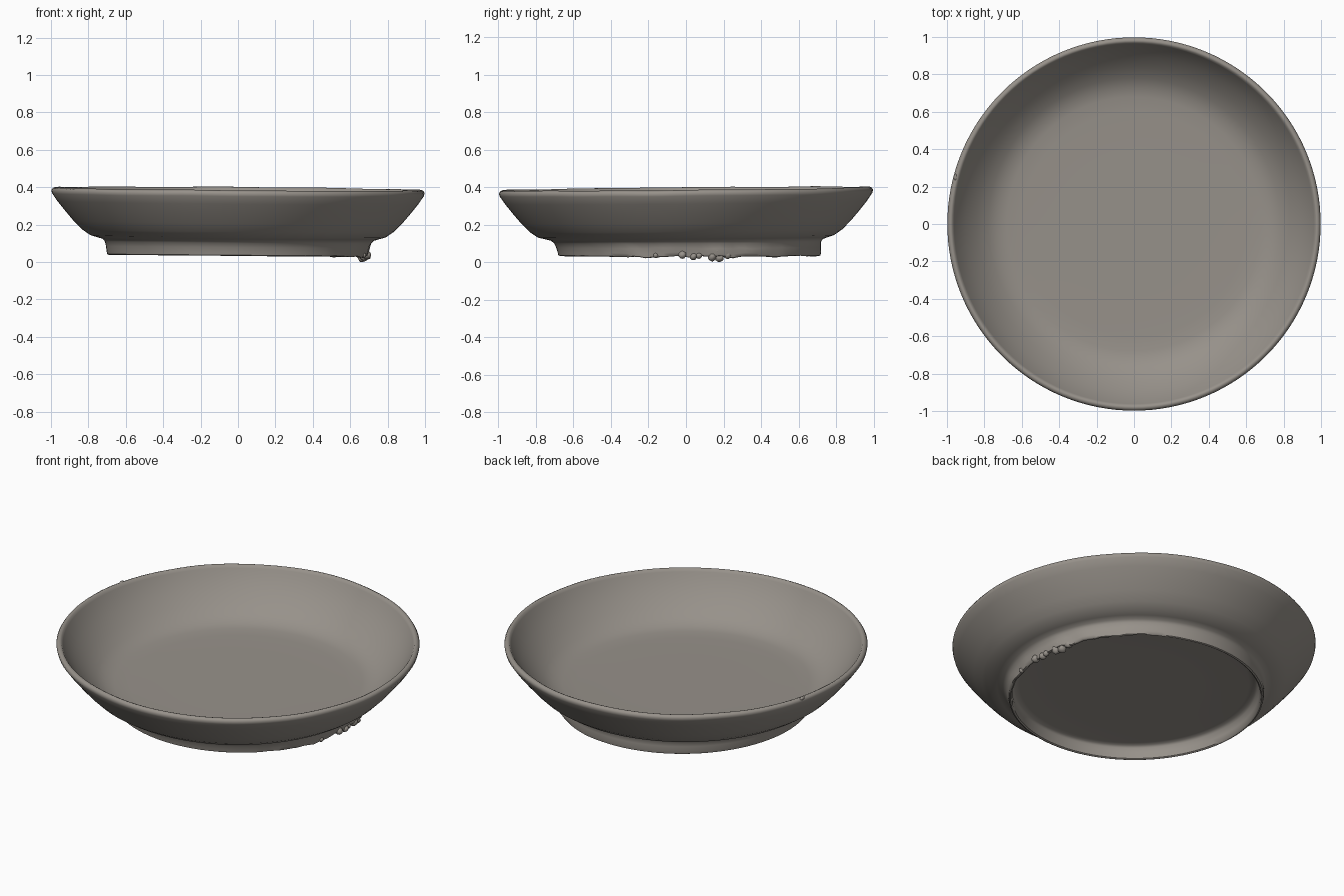
import bpy, bmesh, math, random
from mathutils import Vector, noise

if "Cube" in bpy.data.objects:
    bpy.data.objects.remove(bpy.data.objects["Cube"])

random.seed(4)
SEGMENTS = 128

clay = bpy.data.materials.new("warm grey clay")
clay.diffuse_color = (0.31, 0.285, 0.255, 1)
clay.use_nodes = True
clay.node_tree.nodes["Principled BSDF"].inputs["Base Color"].default_value = clay.diffuse_color


def finish(name, bm, angle):
    bmesh.ops.recalc_face_normals(bm, faces=bm.faces)
    mesh = bpy.data.meshes.new(name)
    bm.to_mesh(mesh)
    bm.free()
    obj = bpy.data.objects.new(name, mesh)
    bpy.context.collection.objects.link(obj)
    mesh.materials.append(clay)
    bpy.ops.object.select_all(action='DESELECT')
    obj.select_set(True)
    bpy.context.view_layer.objects.active = obj
    bpy.ops.object.shade_smooth_by_angle(angle=math.radians(angle))
    return obj


def place(r, z, a):
    """Turn a profile point into a slightly uneven hand-thrown surface point."""
    low = max(0.0, min(1.0, (0.14 - z) / 0.08))
    x, y = r * math.cos(a), r * math.sin(a)
    # slightly tilted rim and foot, foot set a little to the back
    p = Vector((x, y + 0.018 * low, z - 0.008 * x + 0.009 * y * (1 - low)))
    if z < 0.1:
        # chipped, rough foot edge on the right side
        rough = max(0.0, math.cos(a - 0.15)) ** 2 * low
        n = noise.noise(p * 14 + Vector((3, 1, 0)))
        p.z += 0.016 * rough * n
        p.x += 0.010 * rough * noise.noise(p * 11)
    elif z > 0.33:
        p.z += 0.003 * noise.noise(p * 4)
    return p


# dish: one turned profile from the floor, over the lip, down to the foot recess
profile = [(0.35, 0.139), (0.60, 0.139), (0.68, 0.142), (0.73, 0.151),
           (0.78, 0.176), (0.84, 0.222), (0.90, 0.285), (0.945, 0.345),
           (0.962, 0.375), (0.970, 0.388), (0.980, 0.392), (0.991, 0.387),
           (0.998, 0.376), (0.994, 0.360), (0.965, 0.318), (0.925, 0.268),
           (0.88, 0.215), (0.835, 0.169), (0.79, 0.138), (0.755, 0.128),
           (0.725, 0.119), (0.712, 0.105), (0.706, 0.080), (0.703, 0.055),
           (0.699, 0.037), (0.691, 0.033), (0.683, 0.038), (0.678, 0.070),
           (0.674, 0.105), (0.66, 0.118), (0.63, 0.121), (0.35, 0.121)]
bm = bmesh.new()
rings = [[bm.verts.new(place(r, z, 2 * math.pi * i / SEGMENTS))
          for i in range(SEGMENTS)] for r, z in profile]
for a, b in zip(rings, rings[1:]):
    for i in range(SEGMENTS):
        j = (i + 1) % SEGMENTS
        bm.faces.new((a[i], a[j], b[j], b[i]))
# close the floor and its underside
for ring, z in ((rings[0], 0.139), (rings[-1], 0.121)):
    centre = bm.verts.new((0, 0, z))
    for i in range(SEGMENTS):
        bm.faces.new((ring[i], ring[(i + 1) % SEGMENTS], centre))
finish("dish", bm, 50)

# clay crumbs stuck to the foot: y, z, radius
bm = bmesh.new()
for y, z, size in ((-0.02, 0.040, 0.022), (0.04, 0.030, 0.020), (0.07, 0.036, 0.018),
                   (0.14, 0.030, 0.024), (0.18, 0.024, 0.024), (0.22, 0.040, 0.024),
                   (0.16, 0.060, 0.022), (-0.16, 0.036, 0.014), (0.36, 0.050, 0.016)):
    x = math.sqrt(0.69 ** 2 - y ** 2)
    made = bmesh.ops.create_icosphere(bm, subdivisions=2, radius=size)["verts"]
    for v in made:
        v.co *= 1 + 0.25 * noise.noise(v.co * 60 + Vector((y * 30, 0, 0)))
        v.co += Vector((x, y, z))
        v.co.z = max(v.co.z, 0.0)
finish("foot_crumbs", bm, 60)

# small chip of clay on the left of the lip
bm = bmesh.new()
made = bmesh.ops.create_icosphere(bm, subdivisions=2, radius=0.012)["verts"]
for v in made:
    v.co = Vector((v.co.x * 0.8 - 0.955, v.co.y * 1.6 + 0.25, v.co.z * 0.8 + 0.395))
finish("lip_chip", bm, 60)
